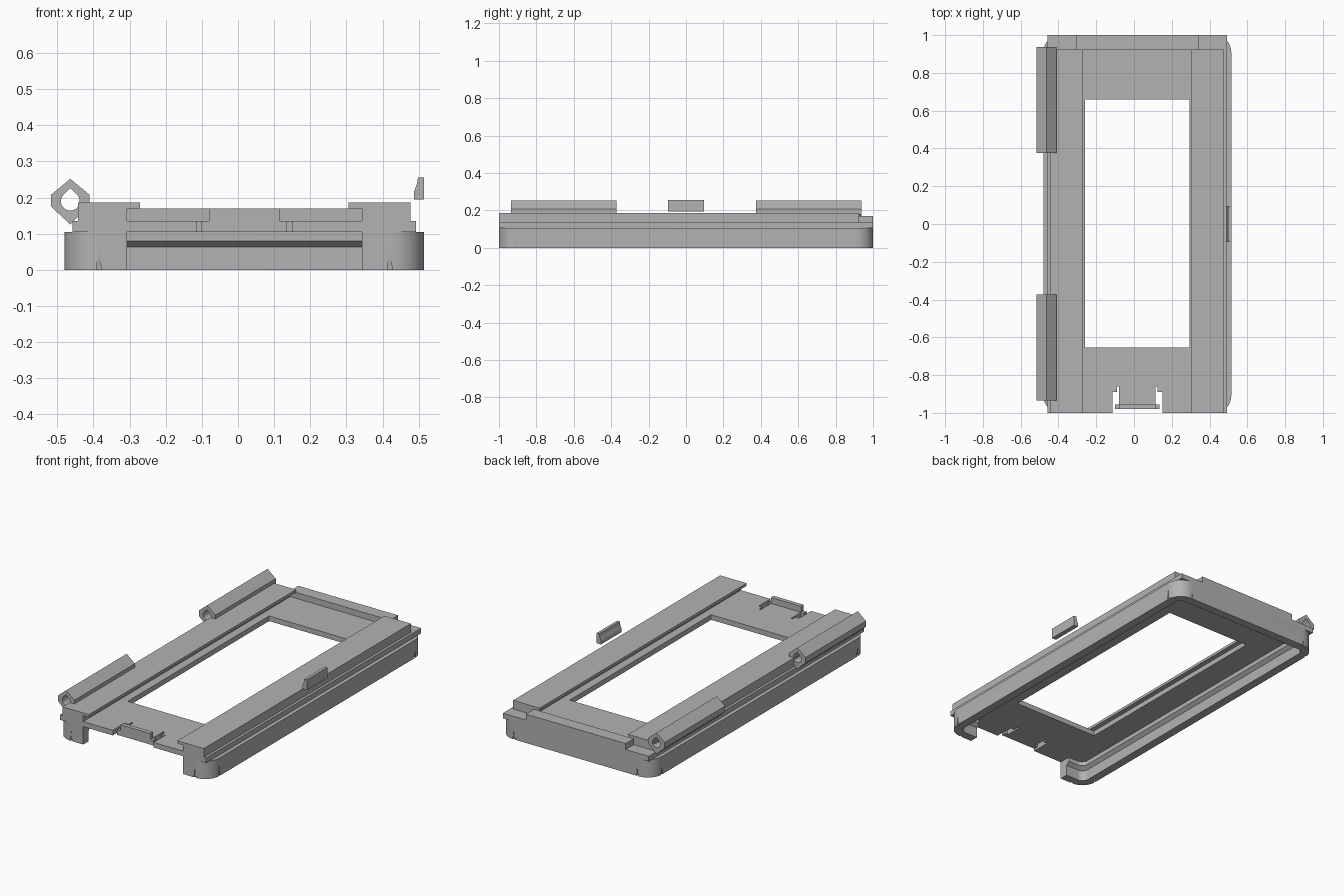
import bpy, bmesh, math
from mathutils import Vector

if "Cube" in bpy.data.objects:
    bpy.data.objects.remove(bpy.data.objects["Cube"], do_unlink=True)

CX = 0.0175  # centre line of the frame body

grey = bpy.data.materials.new("plain_grey")
grey.use_nodes = True
colour = (0.45, 0.45, 0.45, 1)
grey.diffuse_color = colour
grey.node_tree.nodes["Principled BSDF"].inputs["Base Color"].default_value = colour


def loft(name, rings):
    """Closed solid through rings of equal point count."""
    bm = bmesh.new()
    loops = [[bm.verts.new(p) for p in ring] for ring in rings]
    n = len(loops[0])
    for a, b in zip(loops, loops[1:]):
        for i in range(n):
            j = (i + 1) % n
            bm.faces.new((a[i], a[j], b[j], b[i]))
    bm.faces.new(loops[0][::-1])
    bm.faces.new(loops[-1])
    bmesh.ops.recalc_face_normals(bm, faces=bm.faces[:])
    mesh = bpy.data.meshes.new(name)
    bm.to_mesh(mesh)
    bm.free()
    mesh.materials.append(grey)
    ob = bpy.data.objects.new(name, mesh)
    bpy.context.collection.objects.link(ob)
    return ob


def box(name, x0, x1, y0, y1, z0, z1):
    base = [(x0, y0), (x1, y0), (x1, y1), (x0, y1)]
    return loft(name, [[(x, y, z) for x, y in base] for z in (z0, z1)])


def bar(name, profile, y0, y1):
    """Extrude an x-z profile along y."""
    return loft(name, [[(x, y, z) for x, z in profile] for y in (y0, y1)])


def rounded(hx, hy, r, z, steps=12):
    """Rounded rectangle ring about the body centre line."""
    pts = []
    for k, (sx, sy) in enumerate([(1, 1), (-1, 1), (-1, -1), (1, -1)]):
        for i in range(steps + 1):
            a = math.pi / 2 * (k + i / steps)
            pts.append((CX + sx * (hx - r) + r * math.cos(a), sy * (hy - r) + r * math.sin(a), z))
    return pts


def cut(ob, *cutters):
    for c in cutters:
        mod = ob.modifiers.new("cut", "BOOLEAN")
        mod.operation, mod.solver, mod.object = "DIFFERENCE", "EXACT", c
    dg = bpy.context.evaluated_depsgraph_get()
    mesh = bpy.data.meshes.new_from_object(ob.evaluated_get(dg))
    ob.modifiers.clear()
    ob.data = mesh
    for c in cutters:
        bpy.data.objects.remove(c, do_unlink=True)


def smooth(ob):
    bpy.ops.object.select_all(action="DESELECT")
    ob.select_set(True)
    bpy.context.view_layer.objects.active = ob
    bpy.ops.object.shade_smooth_by_angle(angle=math.radians(30))


# Rounded skirt wall, hollow with an inner ledge and open at the front
HX, DECK, TOP = 0.4975, 0.105, 0.135
skirt = loft("skirt_wall", [rounded(HX, 1, 0.09, z) for z in (0, DECK)])
cavity = loft("cavity", [rounded(HX - t, 1 - t, 0.04, z) for t, z in
                         [(0.05, -0.02), (0.05, 0.063), (0.07, 0.08), (0.07, 0.12)]])
opening = box("opening", CX - 0.325, CX + 0.325, -1.1, -0.9, -0.02, 0.12)
# Small tapered nicks where the corners meet the straight walls
nicks = []
for sx in (-1, 1):
    for sy in (-1, 1):
        for px, py in ((HX - 0.095, 1), (HX, 0.91)):
            c = Vector((CX + sx * px, sy * py, 0))
            ring = [(c.x + i * 0.007, c.y + j * 0.007) for i, j in ((-1, -1), (1, -1), (1, 1), (-1, 1))]
            tip = [(c.x + (x - c.x) * 0.05, c.y + (y - c.y) * 0.05, 0.055) for x, y in ring]
            nicks.append(loft("nick", [[(x, y, -0.001) for x, y in ring], tip]))
cut(skirt, cavity, opening, *nicks)
smooth(skirt)

# Deck plate with window and flexible front tongue
half = [(0.475, 1), (0.475, -1), (0.1325, -1), (0.1325, -0.89), (0.108, -0.89), (0.108, -0.86),
        (0.0975, -0.86), (0.0975, -0.955), (0.118, -0.955), (0.118, -0.98)]
outline = [(CX + x, y) for x, y in half] + [(CX - x, y) for x, y in reversed(half)]
deck = loft("deck_plate", [[(x, y, z) for x, y in outline] for z in (DECK, TOP)])
cut(deck, box("window", CX - 0.2775, CX + 0.2775, -0.655, 0.66, 0, 0.3))
box("front_catch", CX - 0.0975, CX + 0.0975, -0.98, -0.955, TOP, 0.17)

# Side rails with an overhanging inner lip
rail = [(0.46, TOP), (0.46, 0.186), (0.288, 0.186), (0.288, 0.17), (0.325, 0.17), (0.325, TOP)]
for side, s in (("left", 1), ("right", -1)):
    bar(side + "_rail", [(CX + s * x, z) for x, z in rail], -1, 0.925)

# Rear stop bar
box("rear_bar", CX - 0.325, CX + 0.325, 0.925, 1, TOP, 0.17)

# Hinge barrels with a teardrop bore
hx, hz = -0.464, 0.19
shell = [(hx, 0.252), (hx + 0.053, 0.208), (hx + 0.053, 0.177), (hx, 0.126),
         (hx - 0.053, 0.175), (hx - 0.053, 0.208)]
bore = [(hx, hz + 0.036)]
for i in range(15):
    a = math.radians(45 - 270 * i / 14)
    bore.append((hx + 0.026 * math.cos(a), hz + 0.026 * math.sin(a)))
for name, y0, y1 in (("front_hinge", -0.935, -0.372), ("rear_hinge", 0.375, 0.938)):
    hinge = bar(name, shell, y0, y1)
    cut(hinge, bar("bore", bore, y0 - 0.1, y1 + 0.1))

# Separate latch strip on the left side
bar("latch_strip", [(0.487, 0.195), (0.515, 0.195), (0.515, 0.255), (0.498, 0.255),
                    (0.495, 0.238), (0.487, 0.216)], -0.095, 0.095)
